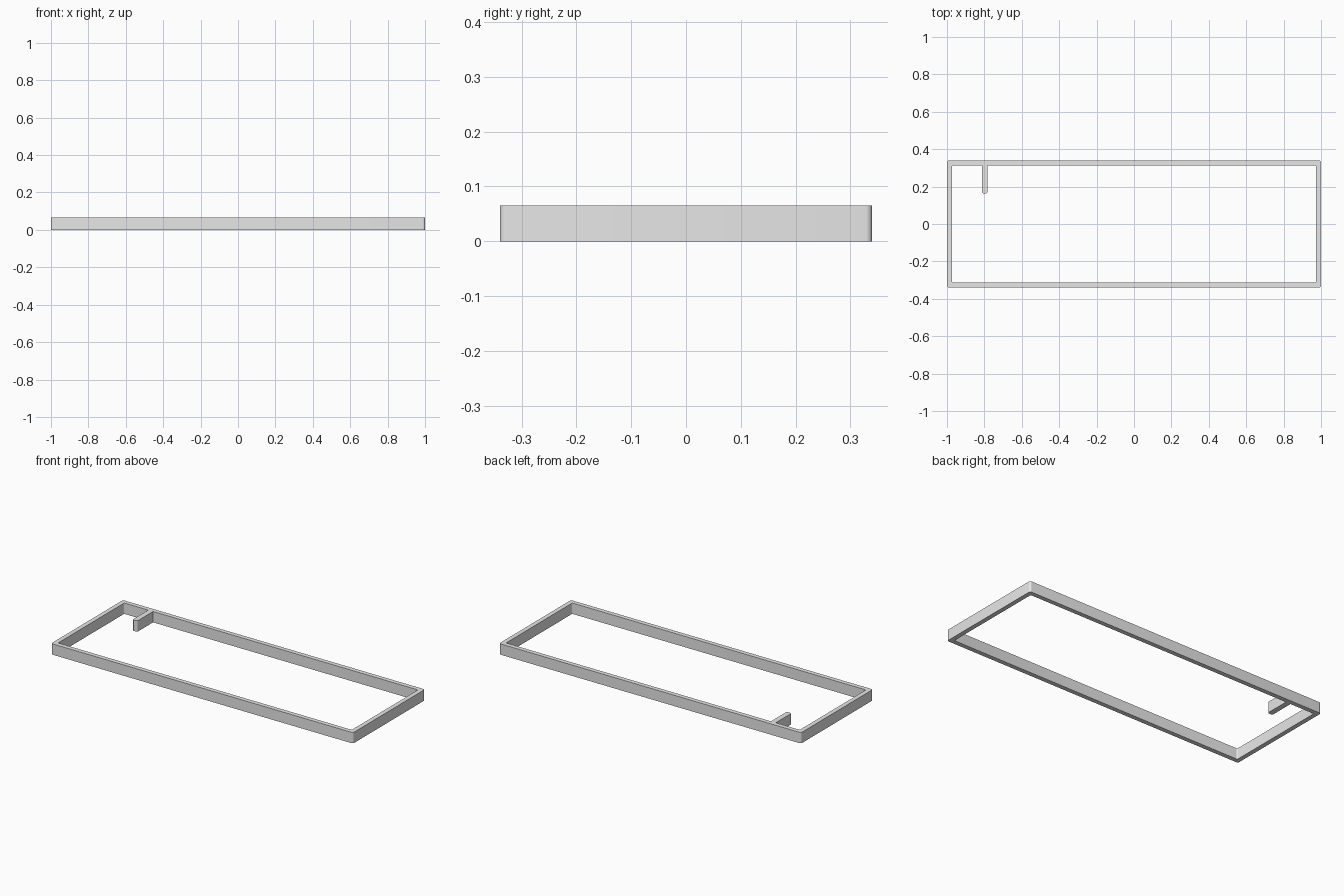
import bpy, bmesh
from math import cos, sin, pi

cube = bpy.data.objects.get("Cube")
if cube:
    bpy.data.objects.remove(cube, do_unlink=True)

HALF_X, HALF_Y, HEIGHT = 1.0, 0.34, 0.065
WALL = 0.027

grey = bpy.data.materials.new("light grey")
grey.use_nodes = True
grey.diffuse_color = (0.8, 0.8, 0.8, 1)
grey.node_tree.nodes["Principled BSDF"].inputs["Base Color"].default_value = (0.8, 0.8, 0.8, 1)


def arc(cx, cy, radius, start, steps=6):
    """Quarter-circle points, counter-clockwise from the start angle."""
    angles = [start + pi / 2 * i / steps for i in range(steps + 1)]
    return [(cx + radius * cos(a), cy + radius * sin(a)) for a in angles]


def rounded_rectangle(hx, hy, radius):
    points = []
    corners = [(1, 1), (-1, 1), (-1, -1), (1, -1)]
    for i, (sx, sy) in enumerate(corners):
        points += arc(sx * (hx - radius), sy * (hy - radius), radius, i * pi / 2)
    return points


def finish(bm, name):
    bmesh.ops.recalc_face_normals(bm, faces=bm.faces)
    mesh = bpy.data.meshes.new(name)
    bm.to_mesh(mesh)
    bm.free()
    mesh.materials.append(grey)
    obj = bpy.data.objects.new(name, mesh)
    bpy.context.collection.objects.link(obj)
    bpy.ops.object.select_all(action="DESELECT")
    obj.select_set(True)
    bpy.context.view_layer.objects.active = obj
    bpy.ops.object.shade_smooth_by_angle(angle=pi / 6)


def extrude_up(bm):
    result = bmesh.ops.extrude_face_region(bm, geom=bm.faces[:])
    top = [v for v in result["geom"] if isinstance(v, bmesh.types.BMVert)]
    bmesh.ops.translate(bm, verts=top, vec=(0, 0, HEIGHT))


# Rectangular frame with softly rounded corners
bm = bmesh.new()
outer, inner = [
    [bm.verts.new((x, y, 0)) for x, y in rounded_rectangle(HALF_X - d, HALF_Y - d, r)]
    for d, r in ((0, 0.012), (WALL, 0.008))
]
for i in range(len(outer)):
    j = (i + 1) % len(outer)
    bm.faces.new((outer[i], outer[j], inner[j], inner[i]))
extrude_up(bm)
finish(bm, "frame")

# Short tab reaching inward from the back wall, with a rounded free end
tab_x, tab_half, tab_end, radius = -0.798, 0.016, 0.163, 0.012
root = HALF_Y - WALL
profile = [(tab_x + tab_half, root), (tab_x - tab_half, root)]
profile += arc(tab_x - tab_half + radius, tab_end + radius, radius, pi)
profile += arc(tab_x + tab_half - radius, tab_end + radius, radius, 1.5 * pi)
bm = bmesh.new()
bm.faces.new([bm.verts.new((x, y, 0)) for x, y in profile])
extrude_up(bm)
finish(bm, "inner_tab")
